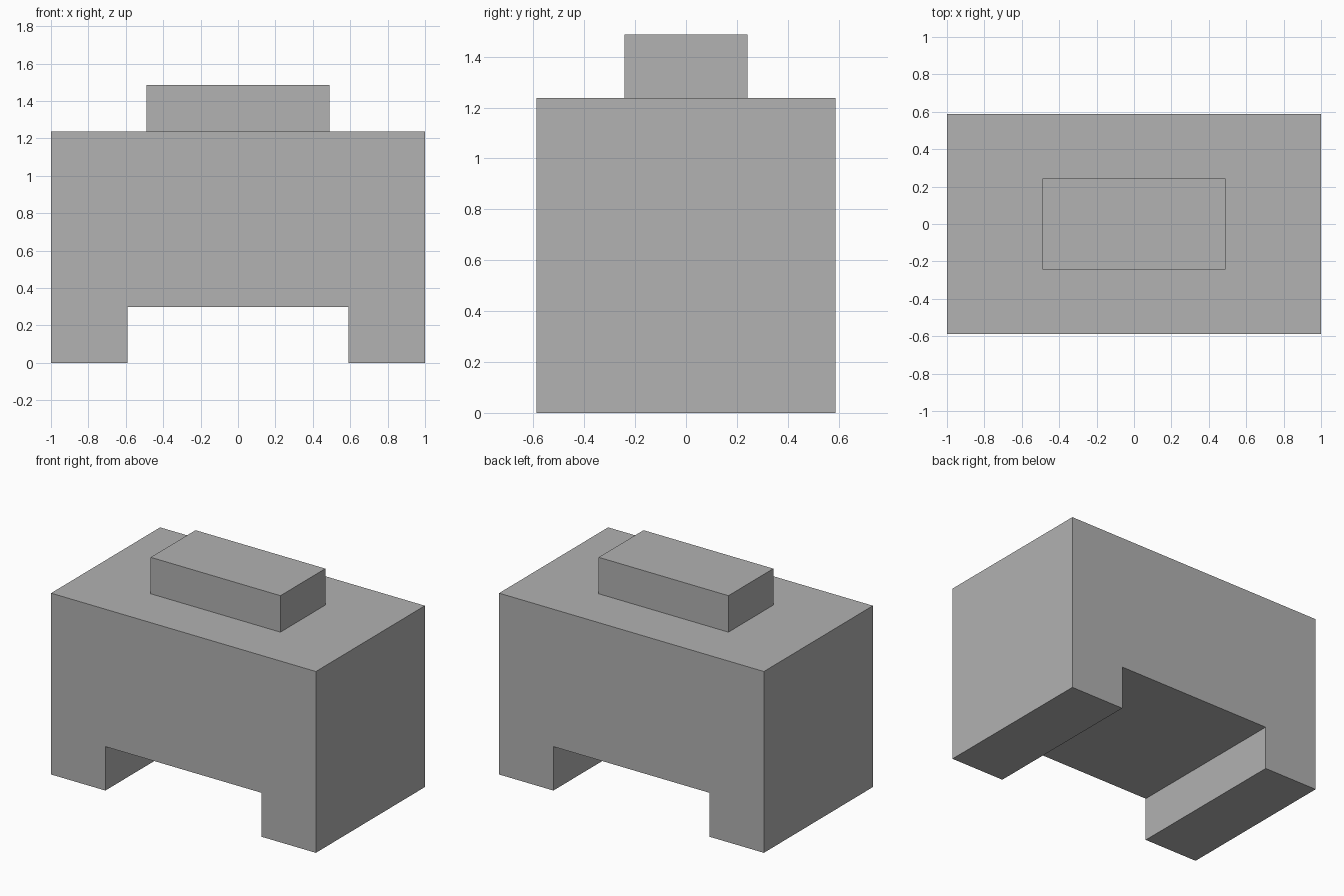
import bpy
import bmesh

cube = bpy.data.objects.get("Cube")
if cube:
    bpy.data.objects.remove(cube, do_unlink=True)

# Single flat grey
GREY = (0.445, 0.445, 0.445, 1.0)
grey = bpy.data.materials.new("plain_grey")
grey.use_nodes = True
grey.diffuse_color = GREY
grey.node_tree.nodes["Principled BSDF"].inputs["Base Color"].default_value = GREY


def extrude_profile(name, profile, half_depth):
    """Extrude an x-z outline along y, centred on y = 0."""
    bm = bmesh.new()
    face = bm.faces.new([bm.verts.new((x, -half_depth, z)) for x, z in profile])
    new = bmesh.ops.extrude_face_region(bm, geom=[face])["geom"]
    verts = [v for v in new if isinstance(v, bmesh.types.BMVert)]
    bmesh.ops.translate(bm, verts=verts, vec=(0, 2 * half_depth, 0))
    bmesh.ops.recalc_face_normals(bm, faces=bm.faces)
    mesh = bpy.data.meshes.new(name)
    bm.to_mesh(mesh)
    bm.free()
    mesh.materials.append(grey)
    obj = bpy.data.objects.new(name, mesh)
    bpy.context.collection.objects.link(obj)
    return obj


BODY_TOP = 1.238

# Body with two side feet: right half of the outline, mirrored for the left
half = [(0.59, 0.3), (0.59, 0), (1, 0), (1, BODY_TOP)]
outline = half + [(-x, z) for x, z in reversed(half)]
extrude_profile("body", outline, 0.588)

# Raised block on top
block = [(-0.49, BODY_TOP), (0.49, BODY_TOP), (0.49, 1.487), (-0.49, 1.487)]
extrude_profile("top_block", block, 0.242)
